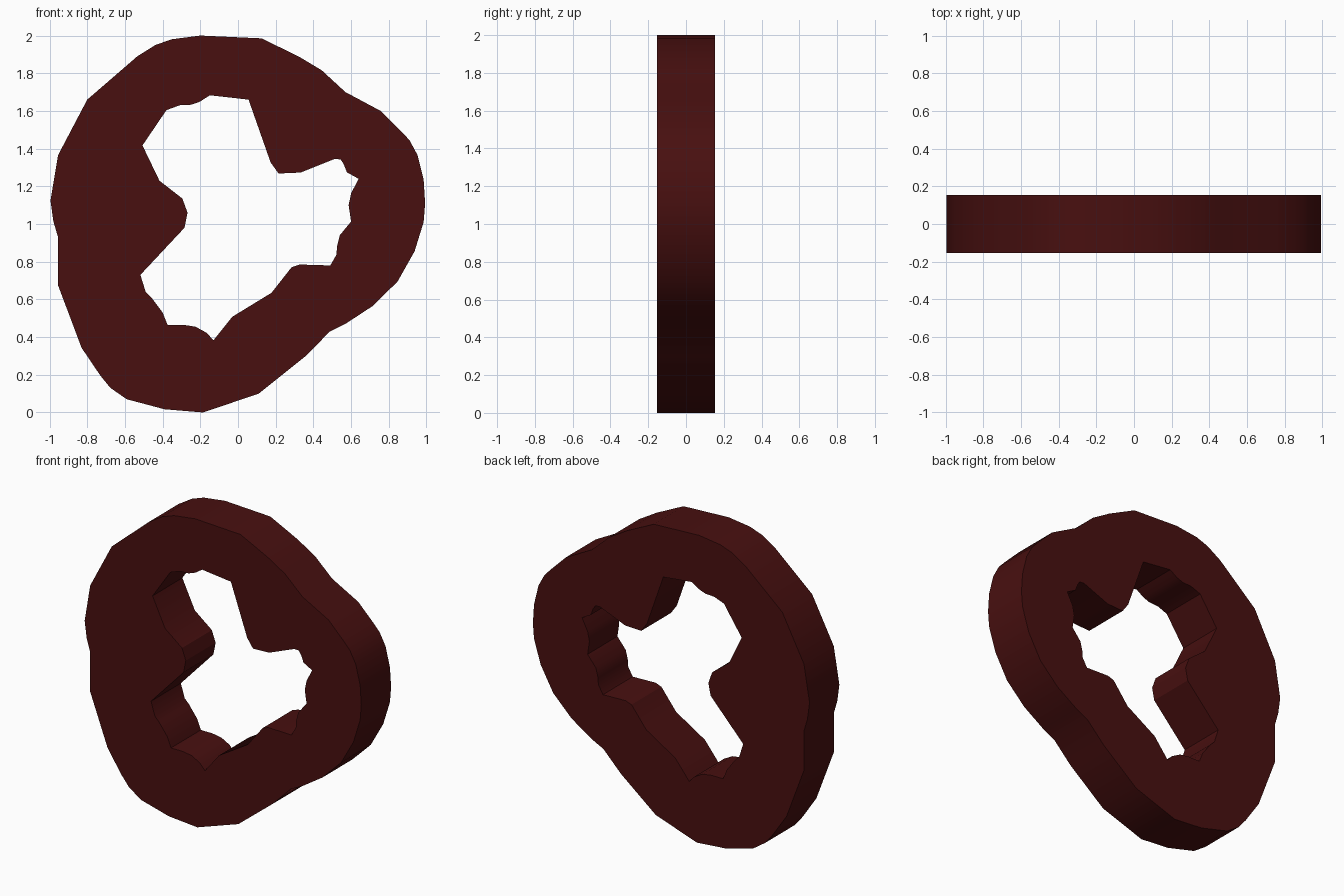
import bpy, bmesh, math

HALF = 0.153  # half thickness

# Outer outline (x, z), clockwise from the top
outer = [(-.20, 2), (.125, 1.985), (.32, 1.89), (.445, 1.815), (.57, 1.70),
         (.757, 1.60), (.863, 1.495), (.91, 1.445), (.953, 1.365), (.985, 1.235),
         (.993, 1.11), (.985, 1.01), (.937, .855), (.847, .695), (.715, .565),
         (.57, .47), (.486, .428), (.36, .30), (.11, .10), (-.185, 0),
         (-.39, .017), (-.59, .07), (-.677, .13), (-.73, .195), (-.83, .343),
         (-.955, .675), (-.955, .93), (-.98, 1.015), (-.995, 1.125), (-.955, 1.365),
         (-.80, 1.66), (-.534, 1.89), (-.438, 1.95), (-.353, 1.98)]

# Irregular hole outline (x, z)
hole = [(-.15, 1.683), (.056, 1.66), (.173, 1.327), (.215, 1.268), (.332, 1.273),
        (.512, 1.345), (.544, 1.343), (.56, 1.32), (.578, 1.274), (.64, 1.24),
        (.60, 1.162), (.587, 1.10), (.60, 1.013), (.54, .94), (.525, .88),
        (.523, .838), (.49, .78), (.327, .785), (.284, .77), (.178, .635),
        (-.03, .508), (-.13, .383), (-.167, .423), (-.226, .455), (-.29, .465),
        (-.374, .465), (-.40, .53), (-.46, .61), (-.49, .64), (-.518, .73),
        (-.284, .98), (-.268, 1.06), (-.295, 1.135), (-.417, 1.23), (-.507, 1.417),
        (-.38, 1.604), (-.31, 1.63), (-.247, 1.633), (-.20, 1.65)]

# Filled 2D curve with a hole, extruded both ways
curve = bpy.data.curves.new("ring_profile", 'CURVE')
curve.dimensions = '2D'
curve.fill_mode = 'BOTH'
curve.extrude = HALF
for loop in (outer, hole):
    spline = curve.splines.new('POLY')
    spline.points.add(len(loop) - 1)
    for point, (x, z) in zip(spline.points, loop):
        point.co = (x, z, 0, 1)
    spline.use_cyclic_u = True

ring = bpy.data.objects.new("irregular_ring", curve)
bpy.context.collection.objects.link(ring)
ring.rotation_euler = (math.pi / 2, 0, 0)

# Convert to a clean welded mesh
bpy.context.view_layer.objects.active = ring
ring.select_set(True)
bpy.ops.object.convert(target='MESH')
ring = bpy.context.object
bpy.ops.object.transform_apply(rotation=True)
bm = bmesh.new()
bm.from_mesh(ring.data)
bmesh.ops.remove_doubles(bm, verts=bm.verts, dist=0.0005)
bmesh.ops.recalc_face_normals(bm, faces=bm.faces)
bm.to_mesh(ring.data)
bm.free()
bpy.ops.object.shade_smooth_by_angle(angle=math.radians(30))

# Dark red finish
mat = bpy.data.materials.new("dark_red")
mat.diffuse_color = (0.065, 0.005, 0.005, 1)
ring.data.materials.clear()
ring.data.materials.append(mat)
